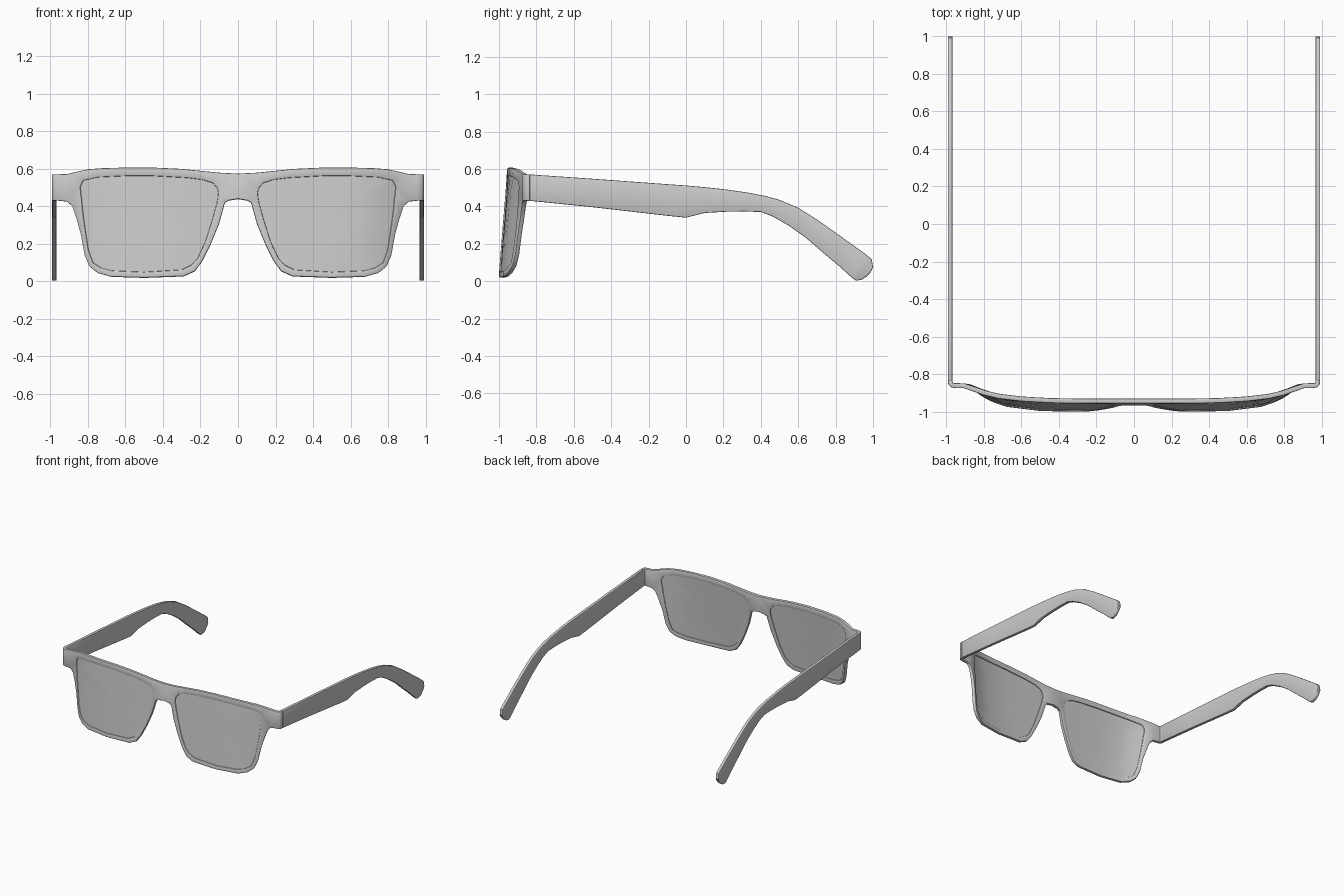
import bpy
import math

if "Cube" in bpy.data.objects:
    bpy.data.objects.remove(bpy.data.objects["Cube"])


def lerp_table(x, table):
    """Piecewise linear lookup."""
    for (x0, v0), (x1, v1) in zip(table, table[1:]):
        if x <= x1:
            return v0 + (v1 - v0) * (x - x0) / (x1 - x0)
    return table[-1][1]


WRAP = [(0, -.957), (.35, -.957), (.5, -.953), (.65, -.942), (.74, -.929),
        (.8, -.913), (.85, -.89), (.88, -.879), (.91, -.875), (1, -.875)]
TILT = [(0, .043), (.55, .043), (.7, .035), (.8, .015), (.88, 0), (1, 0)]


def face_point(x, z, recess=0.0):
    """Point on the curved, tilted front surface."""
    y = lerp_table(x, WRAP) - lerp_table(x, TILT) * max(0, .575 - z) / .53
    return (x, y + recess, z)


def make_part(name, verts, faces, thickness, bevel):
    """Sheet -> mirrored, thickened, soft-edged solid."""
    mesh = bpy.data.meshes.new(name)
    mesh.from_pydata(verts, [], faces)
    obj = bpy.data.objects.new(name, mesh)
    bpy.context.collection.objects.link(obj)
    mirror = obj.modifiers.new("mirror", 'MIRROR')
    mirror.merge_threshold = .0005
    solid = obj.modifiers.new("thickness", 'SOLIDIFY')
    solid.thickness = thickness
    solid.offset = -1
    if bevel:
        bev = obj.modifiers.new("bevel", 'BEVEL')
        bev.width = bevel
        bev.segments = 2
        bev.limit_method = 'ANGLE'
        bev.angle_limit = math.radians(45)
    bpy.ops.object.select_all(action='DESELECT')
    obj.select_set(True)
    bpy.context.view_layer.objects.active = obj
    bpy.ops.object.convert(target='MESH')
    bpy.ops.object.shade_smooth_by_angle(angle=math.radians(35))
    return obj


# Rim outline, counter-clockwise from bridge: outer x, outer z, lens x, lens z
RIM = [
    (0, .44, .105, .475), (.05, .432, .107, .45), (.07, .42, .112, .42),
    (.10, .31, .14, .32), (.145, .20, .175, .21), (.19, .11, .215, .125),
    (.23, .055, .245, .09), (.29, .028, .30, .062), (.5, .02, .5, .05),
    (.68, .025, .67, .057), (.75, .045, .73, .072), (.795, .08, .775, .10),
    (.82, .14, .80, .17), (.84, .25, .82, .30), (.865, .34, .83, .38),
    (.885, .40, .835, .44), (.91, .425, .838, .46), (.91, .573, .842, .505),
    (.80, .598, .825, .538), (.72, .604, .75, .555), (.6, .607, .6, .562),
    (.45, .607, .45, .562), (.3, .60, .27, .552), (.2, .59, .19, .542),
    (.1, .58, .135, .525), (0, .575, .112, .50)]
n = len(RIM)

# Front frame: rim ring, bridge half and endpiece turning the corner
verts = [face_point(r[0], r[1]) for r in RIM] + [face_point(r[2], r[3]) for r in RIM]
faces = [(i, (i + 1) % n, n + (i + 1) % n, n + i) for i in range(n)]
low, high = 16, 17
for x, y in [(.955, -.875), (.978, -.87), (.99, -.857), (.993, -.835)]:
    k = len(verts)
    verts += [(x, y, .43), (x, y, .571)]
    faces.append((low, k, k + 1, high))
    low, high = k, k + 1
make_part("front_frame", verts, faces, .026, .005)

# Lenses: concentric rings following the front curve, set slightly back
cx, cz = .48, .31
verts, faces = [], []
for s in (1, .75, .5, .25):
    verts += [face_point(cx + (r[2] - cx) * s, cz + (r[3] - cz) * s, .006) for r in RIM]
for ring in range(3):
    a, b = ring * n, (ring + 1) * n
    faces += [(a + i, a + (i + 1) % n, b + (i + 1) % n, b + i) for i in range(n)]
verts.append(face_point(cx, cz, .006))
faces += [(3 * n + i, 3 * n + (i + 1) % n, 4 * n) for i in range(n)]
make_part("lenses", verts, faces, .013, 0)

# Temples: side profile as top y, top z, bottom y, bottom z
TEMPLE = [
    (-.835, .571, -.835, .43), (-.5, .548, -.5, .396), (-.1, .519, -.1, .35),
    (0, .512, 0, .34), (.1, .503, .1, .365), (.22, .49, .22, .372),
    (.33, .474, .32, .373), (.42, .457, .40, .37), (.5, .435, .46, .348),
    (.6, .393, .55, .297), (.7, .33, .64, .233), (.8, .26, .73, .155),
    (.9, .188, .82, .08), (.96, .145, .88, .025), (.993, .117, .908, .003),
    (1, .075, .94, .008), (.985, .045, .965, .024)]
verts, faces = [], []
for i, (yt, zt, yb, zb) in enumerate(TEMPLE):
    verts += [(.993, yb, zb), (.993, yt, zt)]
    if i:
        k = 2 * i
        faces.append((k - 2, k, k + 1, k - 1))
make_part("temples", verts, faces, .025, .005)
